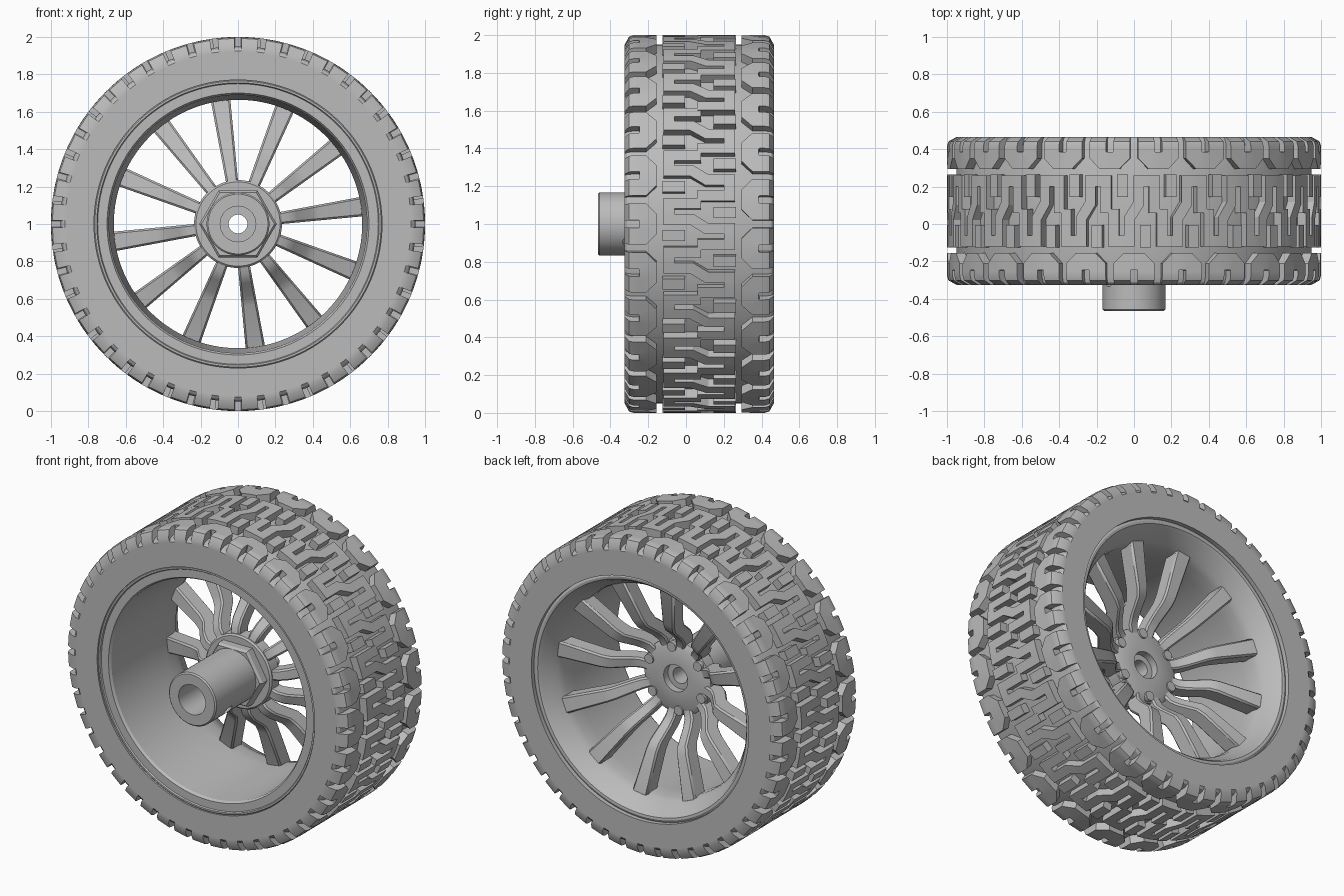
import bpy, bmesh, math
from mathutils import Vector

cube = bpy.data.objects.get("Cube")
if cube:
    bpy.data.objects.remove(cube, do_unlink=True)

grey = bpy.data.materials.new("neutral_grey")
grey.use_nodes = True
colour = (0.5, 0.5, 0.5, 1)
grey.diffuse_color = colour
grey.node_tree.nodes["Principled BSDF"].inputs["Base Color"].default_value = colour

MID = 0.07       # axial middle of the tyre
HALF = 0.395     # half the tyre width
ROUND = 0.05     # shoulder radius
PITCHES = 24
PITCH = math.tau / PITCHES


def polar(r, angle, y):
    return Vector((r * math.cos(angle), y, 1 + r * math.sin(angle)))


def finish(name, bm, smooth=30):
    bmesh.ops.recalc_face_normals(bm, faces=bm.faces)
    mesh = bpy.data.meshes.new(name)
    bm.to_mesh(mesh)
    bm.free()
    obj = bpy.data.objects.new(name, mesh)
    bpy.context.collection.objects.link(obj)
    mesh.materials.append(grey)
    bpy.ops.object.select_all(action='DESELECT')
    obj.select_set(True)
    bpy.context.view_layer.objects.active = obj
    bpy.ops.object.shade_smooth_by_angle(angle=math.radians(smooth))
    return obj


def lathe(name, profile, segments=96):
    """Spin a closed (radius, y) outline round the axle."""
    bm = bmesh.new()
    rings = [[bm.verts.new(polar(r, math.tau * i / segments, y)) for r, y in profile]
             for i in range(segments)]
    n = len(profile)
    for i in range(segments):
        a, b = rings[i], rings[(i + 1) % segments]
        for j in range(n):
            k = (j + 1) % n
            bm.faces.new((a[j], a[k], b[k], b[j]))
    return finish(name, bm)


def tread_radius(v):
    d = min(max(abs(v) - (HALF - ROUND), 0), ROUND)
    return 1 - ROUND + math.sqrt(ROUND ** 2 - d ** 2)


def add_strip(bm, path, width, offset):
    """Raised tread strip along a path of (around, across) points."""
    path = [Vector(p) for p in path]
    points = []
    for a, b in zip(path, path[1:]):
        steps = max(1, math.ceil((b - a).length / 0.025))
        points += [a.lerp(b, s / steps) for s in range(steps)]
    points.append(path[-1])
    rings = []
    for i, p in enumerate(points):
        before = (p - points[i - 1]).normalized() if i else None
        after = (points[i + 1] - p).normalized() if i + 1 < len(points) else before
        before = before or after
        n0 = Vector((-before.y, before.x))
        n1 = Vector((-after.y, after.x))
        mitre = (n0 + n1).normalized()
        mitre *= width / 2 / mitre.dot(n0)
        ring = []
        for side, top in ((1, False), (1, True), (-1, True), (-1, False)):
            q = p + side * mitre
            r = tread_radius(q.y) if top else 0.92
            ring.append(bm.verts.new(polar(r, offset - q.x, MID + q.y)))
        rings.append(ring)
    for a, b in zip(rings, rings[1:]):
        for j in range(4):
            k = (j + 1) % 4
            bm.faces.new((a[j], a[k], b[k], b[j]))
    bm.faces.new(rings[0])
    bm.faces.new(rings[-1])


def tread(name, strips, shift=0):
    bm = bmesh.new()
    for i in range(PITCHES):
        for path, width in strips:
            add_strip(bm, path, width, math.pi / 2 + (i + shift) * PITCH)
    finish(name, bm)


def turned(path):
    return [(-u, -v) for u, v in path]


# Tyre body
lo, hi = MID - HALF, MID + HALF
lathe("tyre_body", [(0.77, lo), (0.925, lo), (0.94, lo + 0.012), (0.95, lo + 0.04),
                    (0.95, hi - 0.04), (0.94, hi - 0.012), (0.925, hi), (0.77, hi)], 144)

# Tread: folded middle strips with filler bars, and arches on both shoulders
half_fold = [(-0.11, 0.01), (-0.11, -0.16), (-0.025, -0.16), (-0.025, -0.04)]
fold = half_fold + turned(half_fold)[::-1]
bar = [(-0.062, 0.075), (-0.062, 0.195)]
tread("middle_tread", [(fold, 0.058), (bar, 0.058), (turned(bar), 0.058)])

arch = [(-0.065, -HALF), (-0.065, -0.3), (-0.035, -0.27),
        (0.035, -0.27), (0.065, -0.3), (0.065, -HALF)]
tread("front_shoulder_tread", [(arch, 0.09)])
tread("rear_shoulder_tread", [(turned(arch), 0.09)], 0.5)

# Rim barrel with a lip at each end
lathe("rim", [(0.775, -0.31), (0.765, -0.318), (0.755, -0.318), (0.75, -0.31), (0.70, -0.31),
              (0.69, -0.295), (0.672, 0.1), (0.664, 0.2), (0.664, 0.29), (0.675, 0.335),
              (0.70, 0.375), (0.725, 0.425), (0.74, 0.443), (0.755, 0.445), (0.775, 0.435)], 128)

# Hub with stepped bore and protruding shaft
hub = lathe("hub_and_shaft", [
    (0.05, 0.06), (0.085, 0.06), (0.085, 0.105), (0.2, 0.105), (0.235, 0.085),
    (0.235, 0.01), (0.225, 0.0), (0.168, 0.0), (0.168, -0.457), (0.16, -0.465),
    (0.095, -0.465), (0.095, -0.1), (0.05, -0.1)], 64)

# Hexagonal collar behind the shaft
lathe("hex_collar", [(0.15, 0.02), (0.207, 0.02), (0.207, -0.045), (0.195, -0.06), (0.15, -0.06)], 6)

# Cross hole through the shaft
angle = math.radians(-35)
bpy.ops.mesh.primitive_cylinder_add(vertices=24, radius=0.035, depth=0.6, location=(0, -0.3, 1),
                                    rotation=(0, math.pi / 2 - angle, 0))
cutter = bpy.context.object
cutter.name = "cross_hole_cutter"
cutter.hide_render = True
cutter.display_type = 'WIRE'
cut = hub.modifiers.new("cross_hole", 'BOOLEAN')
cut.operation = 'DIFFERENCE'
cut.object = cutter
cutter.hide_set(True)

# Twelve cranked spokes, widening towards the rim
spoke_back = [(0.19, 0.1), (0.25, 0.115), (0.29, 0.15), (0.37, 0.245), (0.42, 0.27), (0.685, 0.34)]
spoke_front = [(0.685, 0.23), (0.44, 0.165), (0.39, 0.14), (0.32, 0.055), (0.27, 0.02), (0.19, 0.01)]
outline = spoke_back + spoke_front
bm = bmesh.new()
for i in range(12):
    a = math.radians(8 + 30 * i)
    across = Vector((-math.sin(a), 0, math.cos(a)))
    sides = []
    for s in (-1, 1):
        sides.append([bm.verts.new(polar(r, a, y) + s * across * (0.022 + 0.045 * r))
                      for r, y in outline])
    left, right = sides
    n = len(outline)
    half = n // 2
    for j in range(n):
        k = (j + 1) % n
        bm.faces.new((left[j], left[k], right[k], right[j]))
    for side in sides:
        for j in range(half - 1):
            bm.faces.new((side[j], side[j + 1], side[n - 2 - j], side[n - 1 - j]))
spokes = finish("spokes", bm, 35)
bevel = spokes.modifiers.new("soft_edges", 'BEVEL')
bevel.width = 0.01
bevel.segments = 1
bevel.angle_limit = math.radians(50)

# Small round bosses between the spoke roots
bm = bmesh.new()
for i in range(6):
    a = math.radians(23 + 60 * i)
    rims = [[bm.verts.new(polar(0.2, a, y) + Vector((0.03 * math.cos(t), 0, 0.03 * math.sin(t))))
             for t in (math.tau * s / 20 for s in range(20))] for y in (0.05, 0.115)]
    for j in range(20):
        k = (j + 1) % 20
        bm.faces.new((rims[0][j], rims[0][k], rims[1][k], rims[1][j]))
    for rim in rims:
        bm.faces.new(rim)
finish("hub_bosses", bm)
